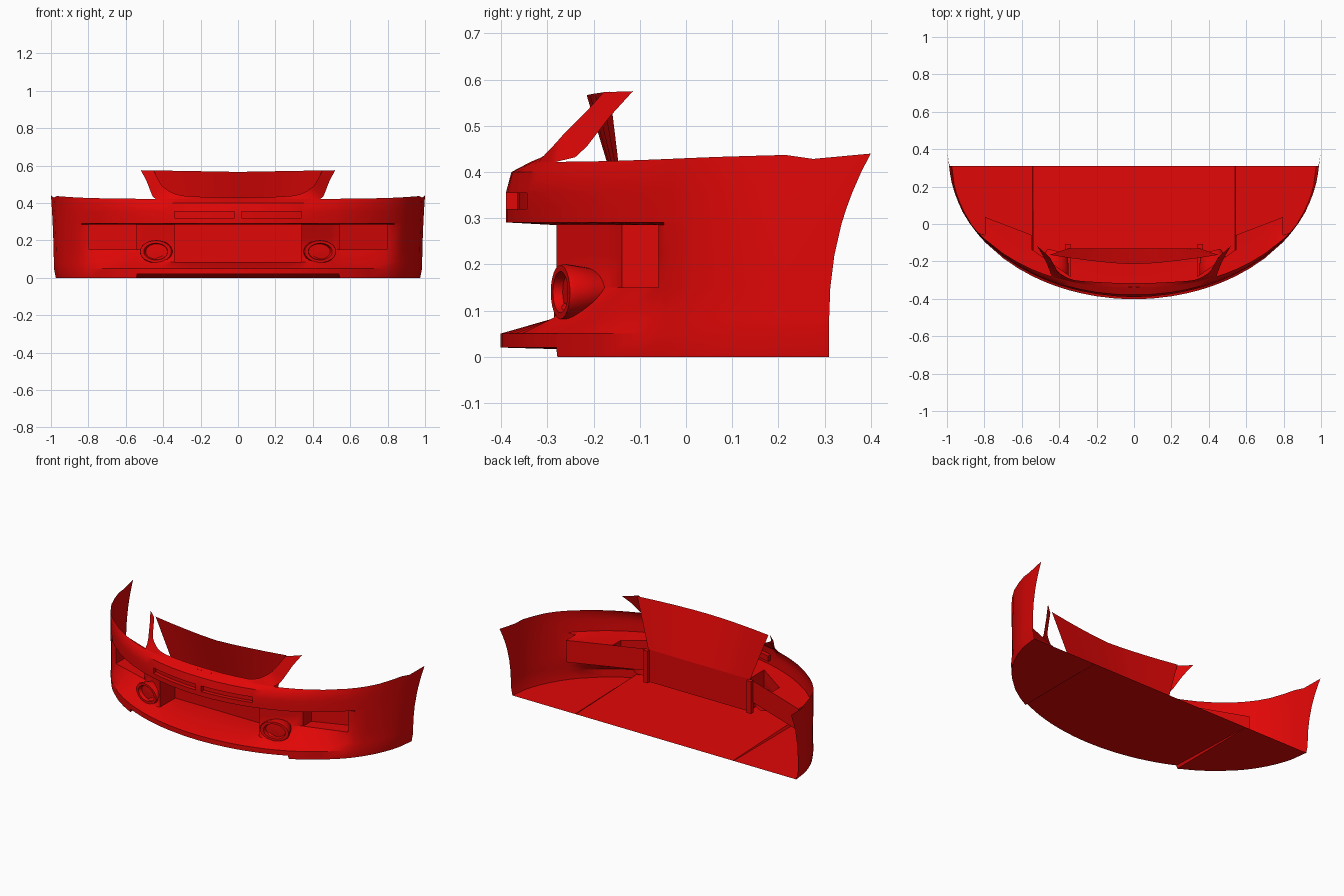
import bpy, bmesh, math

cube = bpy.data.objects.get("Cube")
if cube:
    bpy.data.objects.remove(cube, do_unlink=True)

RED = (0.75, 0.002, 0.002, 1)
red = bpy.data.materials.new("red_paint")
red.use_nodes = True
red.diffuse_color = RED
red.node_tree.nodes["Principled BSDF"].inputs["Base Color"].default_value = RED


def finish(name, bm):
    bmesh.ops.recalc_face_normals(bm, faces=bm.faces)
    me = bpy.data.meshes.new(name)
    bm.to_mesh(me)
    bm.free()
    me.materials.append(red)
    ob = bpy.data.objects.new(name, me)
    bpy.context.collection.objects.link(ob)
    bpy.ops.object.select_all(action='DESELECT')
    ob.select_set(True)
    bpy.context.view_layer.objects.active = ob
    bpy.ops.object.shade_smooth_by_angle(angle=math.radians(40))
    return ob


def loft(bm, rows, closed=False):
    """Skin equal-length rows of points with quads."""
    grid = [[bm.verts.new(p) for p in row] for row in rows]
    n = len(grid[0])
    for a, b in zip(grid, grid[1:]):
        for i in range(n if closed else n - 1):
            j = (i + 1) % n
            bm.faces.new((a[i], a[j], b[j], b[i]))


def lerp(a, b, t):
    return a + (b - a) * t


def both_sides(half):
    return [(-x, y, z) for x, y, z in reversed(half[1:])] + half


# Plan curves: bumper face, recessed wall inside the mouth, side vent plates
def plan(x):
    return 0.31 - 0.70 * max(0, 1 - x * x) ** 0.55


def wall(x):
    if x <= 0.34:
        return -0.28
    if x <= 0.54:
        return lerp(-0.28, -0.14, (x - 0.34) / 0.20)
    if x <= 0.84:
        return lerp(-0.14, plan(0.84), (x - 0.54) / 0.30)
    return plan(x)


def vent_line(x):
    return lerp(-0.13, 0.05, (x - 0.36) / 0.47)


def shell_point(x, row):
    kind, z = row
    a = abs(x)
    y = plan(a)
    if kind == "bottom":
        z = 0.02 if a <= 0.54 else 0.0
    if kind in ("bottom", "lip"):
        y -= 0.012 * (1 - a ** 8)
    if kind == "sill":
        y = lerp(y, wall(a), 1 if a <= 0.34 else 0.45)
    if kind == "wall":
        y = wall(a)
    if kind == "shoulder":
        y += 0.012 * (1 - a)
    if kind == "top":
        y += 0.055 * (1 - a)
        z += 0.018 * a ** 6 - (0.01 if a == 0.985 else 0)
    # swept rear edge next to the wheel arch
    if a > 0.9 and z > 0.08:
        y += 0.09 * ((z - 0.08) / 0.36) ** 2.2 * ((a - 0.9) / 0.1) ** 1.5
    width = 0.974 if kind == "bottom" else lerp(0.984, 1.0, (z / 0.44) ** 2)
    return (x * lerp(1, width, a ** 4), y, z)


HALF = [0, 0.02, 0.1, 0.2, 0.28, 0.34, 0.40, 0.44, 0.49, 0.54, 0.545, 0.62, 0.70,
        0.80, 0.84, 0.88, 0.92, 0.95, 0.97, 0.985, 1.0]
XS = [-x for x in reversed(HALF[1:])] + HALF
ROWS = [("bottom", 0), ("lip", 0.05), ("sill", 0.085), ("wall", 0.15), ("wall", 0.22),
        ("wall", 0.285), ("face", 0.291), ("face", 0.32), ("face", 0.355),
        ("shoulder", 0.40), ("top", 0.422)]


def carve(bm, x0, x1, z0, z1, depth):
    """Push the faces of a region back to make a recess."""
    faces = []
    for f in bm.faces:
        c = f.calc_center_median()
        if x0 < abs(c.x) < x1 and z0 < c.z < z1:
            faces.append(f)
    new = bmesh.ops.extrude_face_region(bm, geom=faces)["geom"]
    for v in new:
        if isinstance(v, bmesh.types.BMVert):
            v.co.y = depth(abs(v.co.x), v.co.y)
    old = [f for f in faces if f.is_valid]
    if old:
        bmesh.ops.delete(bm, geom=old, context='FACES_ONLY')


# Main shell with grille, side vent and upper slot recesses
bm = bmesh.new()
loft(bm, [[shell_point(x, r) for x in XS] for r in ROWS])
carve(bm, 0.02, 0.34, 0.32, 0.355, lambda x, y: y + 0.025)
carve(bm, -1, 0.34, 0.086, 0.285, lambda x, y: -0.13)
carve(bm, 0.545, 0.80, 0.151, 0.285, lambda x, y: vent_line(x))
finish("bumper_shell", bm)

# Floor tray, closing the underside back to a straight rear edge
bm = bmesh.new()
front = [shell_point(x, ROWS[0]) for x in XS]
loft(bm, [front, [(x, 0.31, 0) for x, y, z in front]])
finish("floor_tray", bm)

# Raised rim and horns around the upper opening
outer = [shell_point(x, ROWS[-1]) for x in (0, 0.1, 0.2, 0.28, 0.34, 0.40, 0.44)]
outer += [(0.455, -0.24, 0.432), (0.465, -0.215, 0.455), (0.49, -0.165, 0.52),
          (0.52, -0.115, 0.575)]
inner = [(0, -0.315, 0.43), (0.1, -0.315, 0.431), (0.2, -0.31, 0.433), (0.28, -0.305, 0.437),
         (0.32, -0.30, 0.444), (0.35, -0.29, 0.454), (0.37, -0.28, 0.465),
         (0.395, -0.265, 0.482), (0.41, -0.25, 0.497), (0.43, -0.215, 0.532),
         (0.45, -0.178, 0.573)]
bm = bmesh.new()
loft(bm, [both_sides(outer), both_sides(inner)])
finish("upper_rim", bm)

# Slanted panel behind the upper opening
steps = [i / 4 for i in range(-4, 5)]
bm = bmesh.new()
loft(bm, [[(0.35 * t, -0.13, 0.285) for t in steps],
          [(0.45 * t, -0.215 + 0.05 * abs(t) ** 1.5, 0.566 + 0.008 * abs(t)) for t in steps]])
finish("upper_panel", bm)

# Fog lamps: tapered housings with a sunken lens, turned outwards
PROFILE = [(0.055, 0.13), (0.078, 0.06), (0.09, 0.01), (0.086, 0.0), (0.066, 0.0),
           (0.06, 0.02), (0.001, 0.018)]
SIDES = 24
for side, label in ((1, "left"), (-1, "right")):
    bm = bmesh.new()
    rings = []
    for r, y in PROFILE:
        ring = []
        for i in range(SIDES):
            a = 2 * math.pi * i / SIDES
            ring.append((r * math.cos(a), y, 0.68 * r * math.sin(a)))
        rings.append(ring)
    loft(bm, rings, closed=True)
    lamp = finish(label + "_fog_lamp", bm)
    lamp.location = (side * 0.44, -0.272, 0.14)
    lamp.rotation_euler.z = side * math.radians(14)

    # Plate joining the grille box to the side vent
    bm = bmesh.new()
    loft(bm, [[(side * x, vent_line(x), z) for x in (0.36, 0.545)] for z in (0.15, 0.285)])
    finish(label + "_vent_plate", bm)

    # Flange at the side of the grille box
    bm = bmesh.new()
    bmesh.ops.create_cube(bm, size=1)
    flange = finish(label + "_grille_flange", bm)
    flange.scale = (0.03, 0.025, 0.2)
    flange.location = (side * 0.355, -0.12, 0.185)
